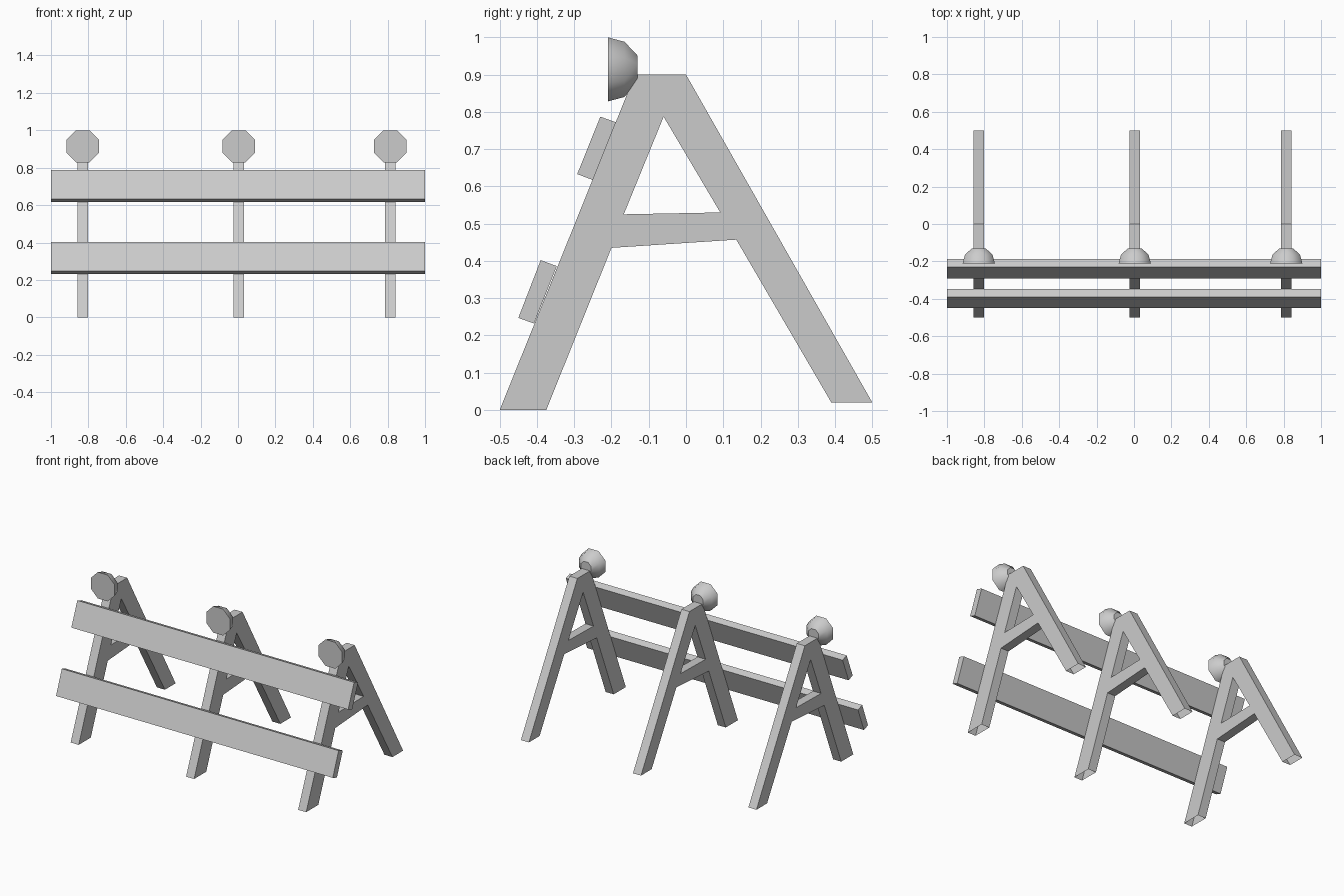
import bpy, bmesh, math
from mathutils import Vector

if "Cube" in bpy.data.objects:
    bpy.data.objects.remove(bpy.data.objects["Cube"])


def finish(name, bm):
    bmesh.ops.recalc_face_normals(bm, faces=bm.faces)
    mesh = bpy.data.meshes.new(name)
    bm.to_mesh(mesh)
    bm.free()
    obj = bpy.data.objects.new(name, mesh)
    bpy.context.collection.objects.link(obj)
    return obj


def extruded(name, points, faces, x0, x1, open_bottom=False):
    """Extrude a (y, z) profile along x."""
    bm = bmesh.new()
    verts = [bm.verts.new((x0, y, z)) for y, z in points]
    base = [bm.faces.new([verts[i] for i in f]) for f in faces]
    # keep the start faces so the result is a closed body
    geom = bmesh.ops.extrude_face_region(bm, geom=base, use_keep_orig=True)["geom"]
    moved = [g for g in geom if isinstance(g, bmesh.types.BMVert)]
    bmesh.ops.translate(bm, verts=moved, vec=Vector((x1 - x0, 0, 0)))
    if open_bottom:
        feet = [f for f in bm.faces if all(v.co.z < 0.03 for v in f.verts)]
        bmesh.ops.delete(bm, geom=feet, context='FACES_ONLY')
    return finish(name, bm)


def lamp(name, x):
    """Eight-sided dome with its flat face to the front."""
    bm = bmesh.new()
    rings = []
    for y, flat_radius in ((-0.21, 0.086), (-0.165, 0.074), (-0.13, 0.037)):
        r = flat_radius / math.cos(math.pi / 8)
        angles = [(i + 0.5) * math.pi / 4 for i in range(8)]
        rings.append([bm.verts.new((x + r * math.cos(a), y, 0.914 + r * math.sin(a)))
                      for a in angles])
    for lower, upper in zip(rings, rings[1:]):
        for i in range(8):
            j = (i + 1) % 8
            bm.faces.new((lower[i], lower[j], upper[j], upper[i])).smooth = True
    bm.faces.new(rings[0])
    bm.faces.new(rings[-1])
    return finish(name, bm)


# A-frame profile: front leg, apex, back leg, crossbar
frame_points = [(-0.5, 0), (-0.375, 0), (-0.2, 0.435), (-0.167, 0.525),
                (-0.06, 0.787), (-0.137, 0.9), (0, 0.9), (0.5, 0.02),
                (0.39, 0.02), (0.135, 0.457), (0.092, 0.53)]
frame_faces = [(0, 1, 2, 3, 4, 5), (5, 4, 6), (6, 4, 10, 9, 8, 7), (2, 9, 10, 3)]

# Three frames, each with a warning lamp
for side, x in (("left", -0.83), ("middle", 0.004), ("right", 0.814)):
    extruded(side + "_a_frame", frame_points, frame_faces,
             x - 0.029, x + 0.029, open_bottom=True)
    lamp(side + "_lamp", x)

# Tilted planks resting on the front legs
upper = [(-0.23, 0.787), (-0.188, 0.772), (-0.25, 0.617), (-0.292, 0.633)]
lower = [(-0.39, 0.402), (-0.347, 0.386), (-0.408, 0.232), (-0.45, 0.247)]
for name, profile in (("upper_plank", upper), ("lower_plank", lower)):
    extruded(name, profile, [(0, 1, 2, 3)], -1, 1)
